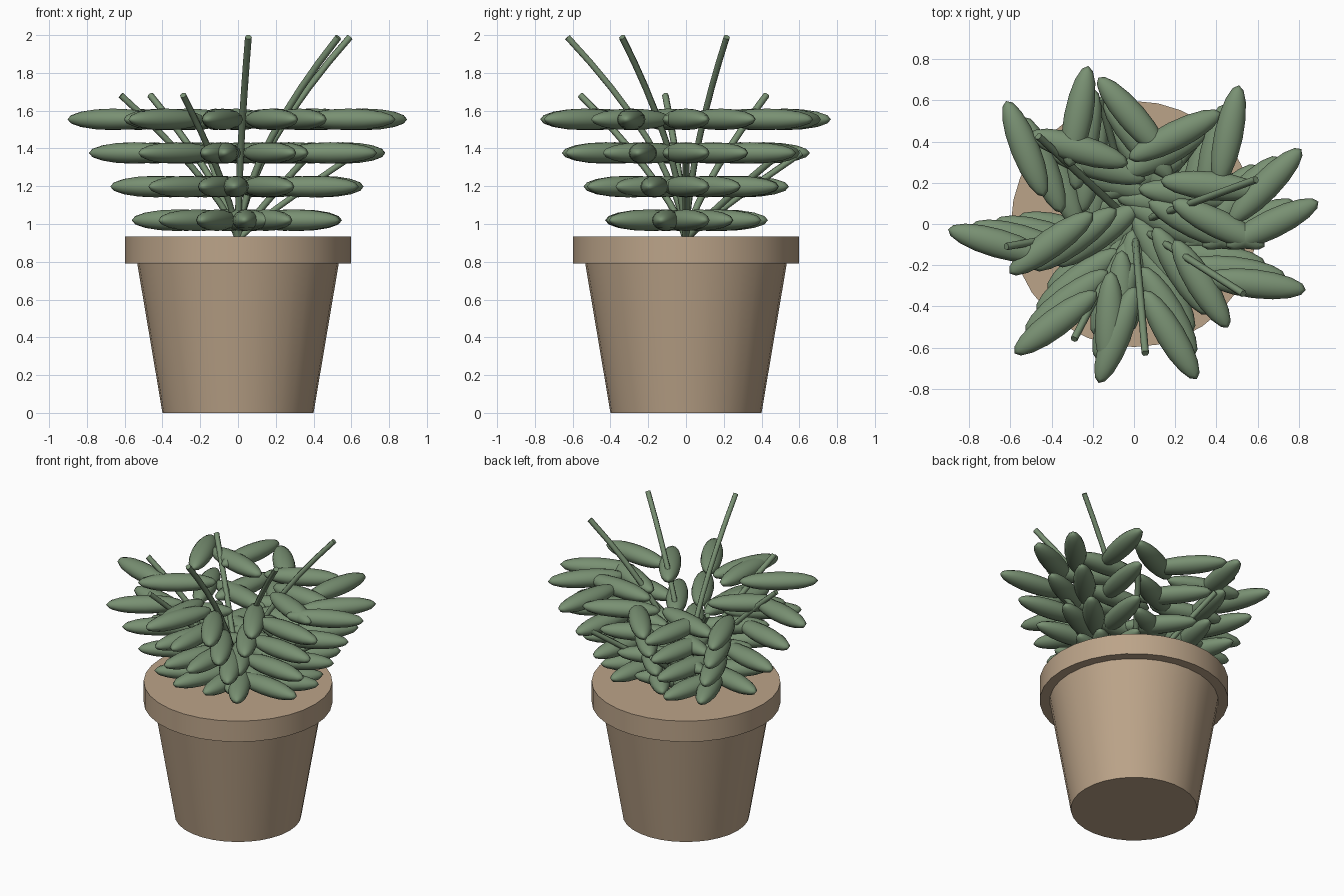
import bpy
from math import cos, sin, radians

if "Cube" in bpy.data.objects:
    bpy.data.objects.remove(bpy.data.objects["Cube"])


def material(name, rgb):
    m = bpy.data.materials.new(name)
    m.diffuse_color = (*rgb, 1)
    m.use_nodes = True
    m.node_tree.nodes["Principled BSDF"].inputs["Base Color"].default_value = m.diffuse_color
    return m


clay = material("clay", (0.50, 0.37, 0.25))
green = material("green", (0.19, 0.28, 0.17))


# Pot: tapered body and overhanging rim
def frustum(name, r_bottom, r_top, z0, z1):
    bpy.ops.mesh.primitive_cone_add(vertices=32, radius1=r_bottom, radius2=r_top,
                                    depth=z1 - z0, location=(0, 0, (z0 + z1) / 2))
    ob = bpy.context.object
    ob.name = name
    ob.data.materials.append(clay)
    bpy.ops.object.shade_smooth_by_angle(angle=radians(30))


frustum("pot_body", 0.40, 0.535, 0, 0.80)
frustum("pot_rim", 0.597, 0.597, 0.79, 0.935)

# One leaf mesh, shared by all leaves
bpy.ops.mesh.primitive_uv_sphere_add(segments=16, ring_count=8, radius=1)
first = bpy.context.object
bpy.ops.object.shade_smooth()
leaf_mesh = first.data
leaf_mesh.name = "leaf"
leaf_mesh.materials.append(green)
bpy.data.objects.remove(first)


def leaf(name, x, y, z, turn):
    ob = bpy.data.objects.new(name, leaf_mesh)
    ob.location = (x, y, z)
    ob.rotation_euler = (0, 0, turn)
    ob.scale = (0.25, 0.07, 0.057)
    bpy.context.collection.objects.link(ob)


def stem(name, angle, top, bend):
    cu = bpy.data.curves.new(name, "CURVE")
    cu.dimensions = "3D"
    cu.bevel_depth = 0.018
    cu.bevel_resolution = 1
    cu.use_fill_caps = True
    n = 9
    sp = cu.splines.new("POLY")
    sp.points.add(n - 1)
    for k, p in enumerate(sp.points):
        t = k / (n - 1)
        r = 0.63 * t ** bend
        p.co = (r * cos(angle), r * sin(angle), 0.92 + (top - 0.92) * t, 1)
    cu.materials.append(green)
    ob = bpy.data.objects.new(name, cu)
    bpy.context.collection.objects.link(ob)


# Nine stems at the golden angle, each with four tiers of paired leaves
for i in range(9):
    a = radians(137.5) * i
    step = i % 3
    stem(f"stem_{i}", a, 1.375 + 0.307 * step, 1.1 + 0.25 * step)
    for tier in range(4):
        r = 0.195 + 0.115 * tier
        z = 1.02 + 0.178 * tier
        for side in (-1, 1):
            leaf(f"leaf_{i}_{tier}_{'left' if side < 0 else 'right'}",
                 r * cos(a) + side * 0.13, r * sin(a), z, a + side * 0.45)
